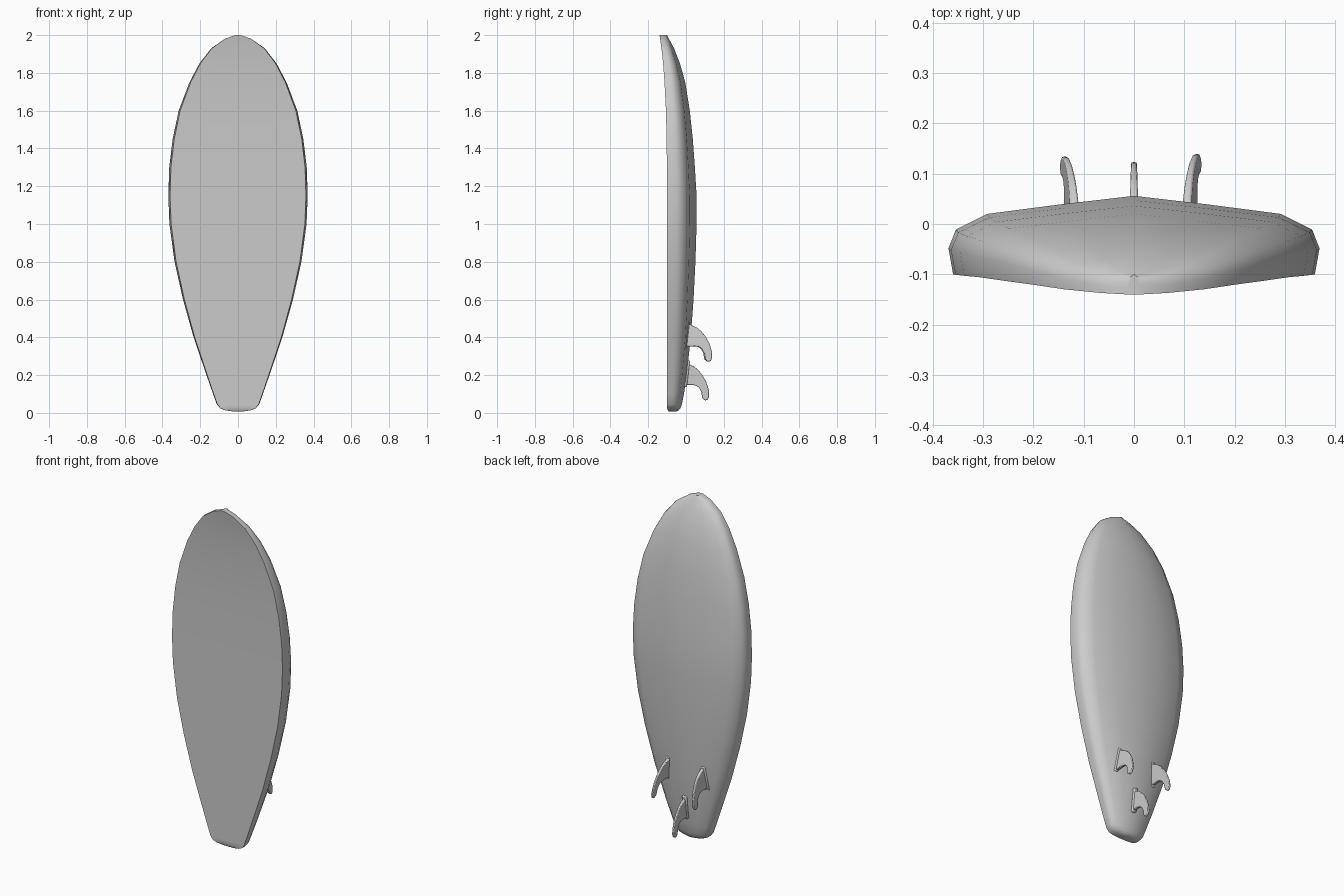
import bpy, bmesh, math

cube = bpy.data.objects.get("Cube")
if cube:
    bpy.data.objects.remove(cube, do_unlink=True)

# One plain colour for everything
grey = bpy.data.materials.new("light_grey")
grey.use_nodes = True
colour = (0.6, 0.6, 0.6, 1)
grey.diffuse_color = colour
shader = next(n for n in grey.node_tree.nodes if n.type == "BSDF_PRINCIPLED")
shader.inputs["Base Color"].default_value = colour


def finish(name, bm, angle, bevel=0):
    """Turn a bmesh into a smooth-shaded object."""
    bmesh.ops.recalc_face_normals(bm, faces=bm.faces)
    mesh = bpy.data.meshes.new(name)
    bm.to_mesh(mesh)
    bm.free()
    mesh.materials.append(grey)
    obj = bpy.data.objects.new(name, mesh)
    bpy.context.collection.objects.link(obj)
    if bevel:
        mod = obj.modifiers.new("rounded_edges", "BEVEL")
        mod.width = bevel
        mod.segments = 2
        mod.limit_method = "ANGLE"
        mod.angle_limit = math.radians(50)
    bpy.ops.object.select_all(action="DESELECT")
    obj.select_set(True)
    bpy.context.view_layer.objects.active = obj
    bpy.ops.object.shade_smooth_by_angle(angle=math.radians(angle))
    return obj


def bridge(bm, ring_a, ring_b):
    count = len(ring_a)
    for i in range(count):
        j = (i + 1) % count
        bm.faces.new((ring_a[i], ring_a[j], ring_b[j], ring_b[i]))


# Board: height, half width, deck y, underside y
stations = [
    (.008, .03, -.092, -.05), (.014, .07, -.096, -.038), (.025, .095, -.1, -.03),
    (.045, .112, -.1, -.022), (.1, .132, -.1, -.011), (.2, .167, -.1, .004),
    (.4, .235, -.1, .025), (.6, .291, -.1, .04), (.8, .336, -.1, .05),
    (1, .363, -.1, .056), (1.15, .369, -.1, .056), (1.3, .364, -.101, .047),
    (1.45, .346, -.103, .036), (1.6, .314, -.106, .02), (1.75, .257, -.114, -.004),
    (1.85, .204, -.121, -.032), (1.93, .142, -.13, -.063), (1.98, .07, -.137, -.09),
    (2, .015, -.14, -.1),
]
# Half cross-section: fraction of half width, fraction of thickness
half = [(0, 0), (.5, 0), (.975, 0), (1, .33), (.96, .57), (.79, .77), (.4, .89), (0, 1)]
section = half + [(-x, y) for x, y in reversed(half[1:-1])]

bm = bmesh.new()
rings = []
for z, width, deck, under in stations:
    rings.append([bm.verts.new((fx * width, deck + fy * (under - deck), z))
                  for fx, fy in section])
for lower, upper in zip(rings, rings[1:]):
    bridge(bm, lower, upper)
bm.faces.new(rings[0])
bm.faces.new(rings[-1])
finish("board", bm, 45)

# Swept fin outline in y, z
fin_outline = [
    (-.012, .48), (.028, .465), (.055, .452), (.08, .432), (.103, .402), (.122, .368),
    (.135, .325), (.137, .295), (.13, .275), (.115, .27), (.1, .283), (.095, .315),
    (.083, .338), (.066, .35), (.045, .353), (-.012, .35),
]


def make_fin(name, x, dy, dz, toe):
    """Curved fin, thinner toward its tip, turned by the toe slope."""
    bm = bmesh.new()
    sides = []
    for side in (-1, 1):
        sides.append([bm.verts.new((x + side * (.01 - .03 * max(y, 0)) + toe * (z - .38),
                                    y + dy, z + dz)) for y, z in fin_outline])
        bm.faces.new(sides[-1])
    bridge(bm, *sides)
    finish(name, bm, 50, .004)


def make_fin_base(name, x, y, z, toe):
    """Low rounded plug that the fin stands in."""
    bm = bmesh.new()
    bmesh.ops.create_cube(bm, size=1)
    for v in bm.verts:
        v.co.x = v.co.x * .028 + x + toe * v.co.z * .14
        v.co.y = v.co.y * .03 + y + v.co.z * .016
        v.co.z = v.co.z * .14 + z
    finish(name, bm, 50, .006)


for label, x, dy, dz, toe in (("left", .115, .002, 0, -.12),
                              ("right", -.128, -.003, 0, .12),
                              ("centre", 0, -.014, -.205, 0)):
    make_fin(label + "_fin", x, dy, dz, toe)
    make_fin_base(label + "_fin_base", x, -.004 + (.002 if x == 0 else 0), .412 + dz, toe)
